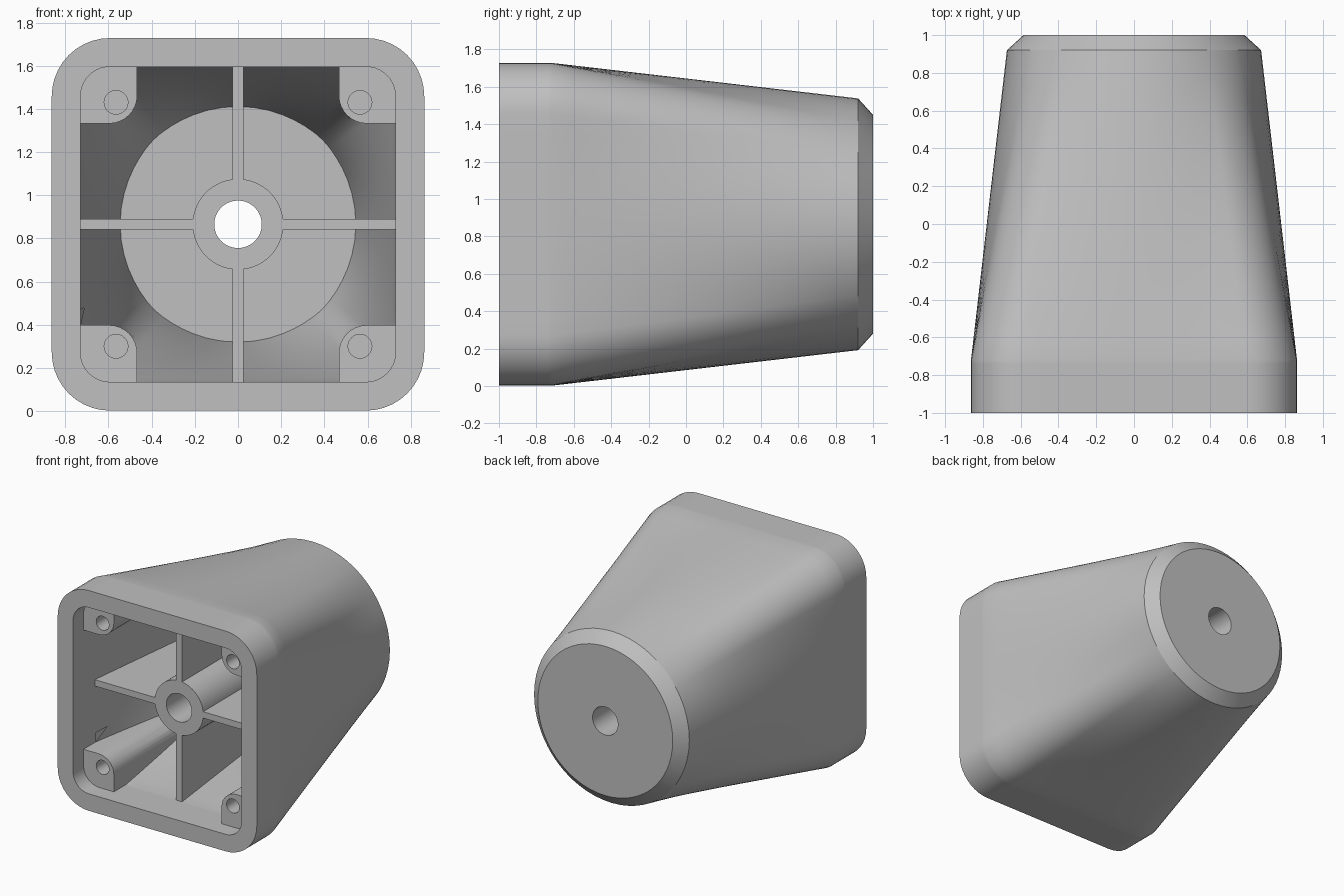
import bpy
import bmesh
from math import sin, cos, pi, radians
from mathutils import Vector

cube = bpy.data.objects.get("Cube")
if cube:
    bpy.data.objects.remove(cube, do_unlink=True)

CZ = 0.865            # height of the central axis
HALF = 0.863          # half width of the square end
WALL = 0.133
BEND, END = -0.72, 0.92

grey = bpy.data.materials.new("plain grey")
grey.use_nodes = True
colour = (0.53, 0.53, 0.53, 1)
grey.diffuse_color = colour
grey.node_tree.nodes["Principled BSDF"].inputs["Base Color"].default_value = colour


def rounded_square(half, rad, arc=10, flat=12):
    """Rounded square in x/z with subdivided straight sides."""
    pts, c = [], half - rad
    for q in range(4):
        for i in range(arc + 1):
            a = (q + i / arc) * pi / 2
            sx, sz = ((1, 1), (-1, 1), (-1, -1), (1, -1))[q]
            pts.append(Vector((sx * c + rad * cos(a), sz * c + rad * sin(a))))
        nxt = Vector((-pts[-1].y, pts[-1].x))
        a = (q + 1) * pi / 2
        start = pts[-1]
        nsx, nsz = ((-1, 1), (-1, -1), (1, -1), (1, 1))[q]
        nxt = Vector((nsx * c + rad * cos(a), nsz * c + rad * sin(a)))
        pts += [start.lerp(nxt, i / flat) for i in range(1, flat)]
    return pts


def circle(r, n=64):
    return [Vector((r * cos(2 * pi * i / n), r * sin(2 * pi * i / n))) for i in range(n)]


def rectangle(w, h):
    return [Vector((x * w, z * h)) for x, z in ((1, 1), (-1, 1), (-1, -1), (1, -1))]


def loft(name, rings):
    """Closed solid through a list of (y, section) rings."""
    bm = bmesh.new()
    loops = [[bm.verts.new((p.x, y, p.y + CZ)) for p in pts] for y, pts in rings]
    n = len(loops[0])
    for a, b in zip(loops, loops[1:]):
        for i in range(n):
            j = (i + 1) % n
            bm.faces.new((a[i], a[j], b[j], b[i]))
    bm.faces.new(loops[0])
    bm.faces.new(loops[-1])
    bmesh.ops.recalc_face_normals(bm, faces=bm.faces)
    mesh = bpy.data.meshes.new(name)
    bm.to_mesh(mesh)
    bm.free()
    mesh.materials.append(grey)
    obj = bpy.data.objects.new(name, mesh)
    bpy.context.collection.objects.link(obj)
    return obj


def prism(name, pts, y0, y1):
    return loft(name, [(y0, pts), (y1, pts)])


def square_to_round(half, rad, r, y0, y1, steps=14):
    """Straight square collar, then a taper that ends round at END."""
    sq = rounded_square(half, rad)
    rings = [(y0, sq), (BEND - 0.02, sq)]
    for i in range(steps + 1):
        y = BEND + (y1 - BEND) * i / steps
        t = (y - BEND) / (END - BEND)
        rings.append((y, [p.lerp(p.normalized() * r, t) for p in sq]))
    return rings


def cut(target, cutters):
    """Subtract the cutters, keep the result and remove the cutters."""
    for c in cutters:
        mod = target.modifiers.new("cut", 'BOOLEAN')
        mod.operation, mod.solver, mod.object = 'DIFFERENCE', 'EXACT', c
        c.hide_render = True
    bpy.context.view_layer.update()
    deps = bpy.context.evaluated_depsgraph_get()
    mesh = bpy.data.meshes.new_from_object(target.evaluated_get(deps))
    target.modifiers.clear()
    target.data = mesh
    for c in cutters:
        bpy.data.objects.remove(c, do_unlink=True)


# Outer shell with chamfered round end
rings = square_to_round(HALF, 0.27, 0.673, -1, END)
rings.append((1.0, [p.normalized() * 0.585 for p in rings[0][1]]))
housing = loft("housing", rings)

# Hollow inside
cavity = loft("cavity", square_to_round(HALF - WALL, 0.137, 0.54, -1.1, 0.87))

# Corner bosses, hub and cross ribs are left standing in the hollow
inner, rad = 0.467, 0.13
boss = [Vector((1, 1)), Vector((inner, 1))]
for i in range(9):
    a = pi + i / 8 * pi / 2
    boss.append(Vector((inner + rad + rad * cos(a), inner + rad + rad * sin(a))))
boss.append(Vector((1, inner)))

inserts, holes = [], []
for sx in (-1, 1):
    for sz in (-1, 1):
        mirrored = [Vector((p.x * sx, p.y * sz)) for p in boss]
        inserts.append(prism("corner_boss", mirrored, -0.87, 1.1))
        screw = [p + Vector((sx, sz)) * 0.565 for p in circle(0.055, 32)]
        holes.append(prism("screw_hole", screw, -1.1, -0.35))
inserts.append(prism("hub", circle(0.21), -0.73, 1.1))
inserts.append(prism("rib_across", rectangle(1, 0.025), -0.73, 1.1))
inserts.append(prism("rib_upright", rectangle(0.025, 1), -0.73, 1.1))
cut(cavity, inserts)

# Hollow out, then drill the axle and screw holes
holes.append(prism("axle_hole", circle(0.11), -1.2, 1.2))
cut(housing, [cavity] + holes)

bpy.ops.object.select_all(action='DESELECT')
housing.select_set(True)
bpy.context.view_layer.objects.active = housing
bpy.ops.object.shade_smooth_by_angle(angle=radians(28))
